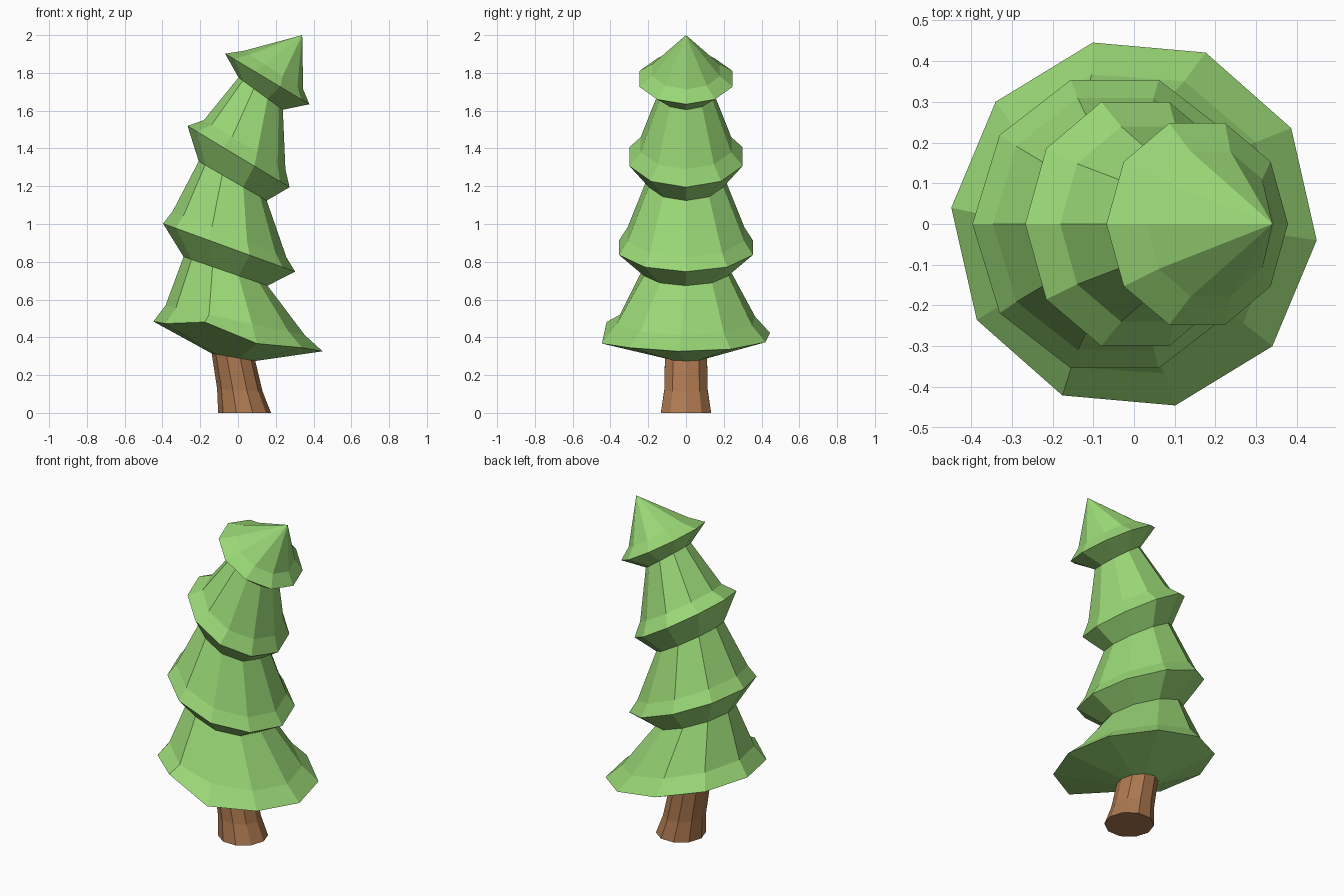
import bpy, bmesh
from math import sin, cos, radians, pi

if "Cube" in bpy.data.objects:
    bpy.data.objects.remove(bpy.data.objects["Cube"])

SIDES = 10


def material(name, colour):
    m = bpy.data.materials.new(name)
    m.diffuse_color = (*colour, 1)
    m.use_nodes = True
    m.node_tree.nodes["Principled BSDF"].inputs["Base Color"].default_value = m.diffuse_color
    return m


def ring(bm, x, z, r, tilt, turn=0, lift=()):
    """Tilted ten-sided ring, leaning towards +x; lift nudges single corners."""
    t, verts = radians(tilt), []
    for i in range(SIDES):
        a = 2 * pi * i / SIDES + radians(turn)
        dz = dict(lift).get(i, 0)
        verts.append(bm.verts.new((x + r * cos(a) * cos(t), r * sin(a),
                                   z - r * cos(a) * sin(t) + dz)))
    return verts


def loft(name, rings, mat, apex=None):
    """Skin a stack of rings, closed below and by a cap or a point above."""
    bm = bmesh.new()
    loops = [ring(bm, *r) for r in rings]
    bm.faces.new(loops[0][::-1])
    for lo, hi in zip(loops, loops[1:]):
        for i in range(SIDES):
            j = (i + 1) % SIDES
            bm.faces.new((lo[i], lo[j], hi[j], hi[i]))
    if apex:
        tip = bm.verts.new(apex)
        for i in range(SIDES):
            bm.faces.new((loops[-1][i], loops[-1][(i + 1) % SIDES], tip))
    else:
        bm.faces.new(loops[-1])
    bmesh.ops.recalc_face_normals(bm, faces=bm.faces)
    mesh = bpy.data.meshes.new(name)
    bm.to_mesh(mesh)
    bm.free()
    mesh.materials.append(mat)
    ob = bpy.data.objects.new(name, mesh)
    bpy.context.collection.objects.link(ob)
    return ob


bark = material("bark", (0.42, 0.19, 0.08))
needles = material("needles", (0.32, 0.68, 0.18))

# Trunk: flared foot, bending to the left as it rises
loft("trunk", [
    (0.035, 0.00, 0.140, 0),
    (0.010, 0.12, 0.121, 4),
    (-0.025, 0.30, 0.117, 10),
    (-0.035, 0.38, 0.115, 10),
], bark)

# Foliage: each tier is a rim, a flare just above it, and a narrow neck
loft("foliage", [
    (-0.025, 0.295, 0.117, 10),
    (0.000, 0.405, 0.457, 10, -5, ((7, 0.045), (8, -0.02))),
    (-0.015, 0.490, 0.378, 12, -4),
    (-0.066, 0.750, 0.235, 19),
    (-0.047, 0.875, 0.372, 20),
    (-0.045, 0.945, 0.325, 22),
    (-0.028, 1.228, 0.208, 30),
    (0.003, 1.357, 0.315, 31),
    (0.035, 1.420, 0.252, 31),
    (0.120, 1.690, 0.145, 36),
    (0.155, 1.768, 0.260, 31),
    (0.188, 1.815, 0.187, 33),
], needles, apex=(0.34, 0, 2.0))
